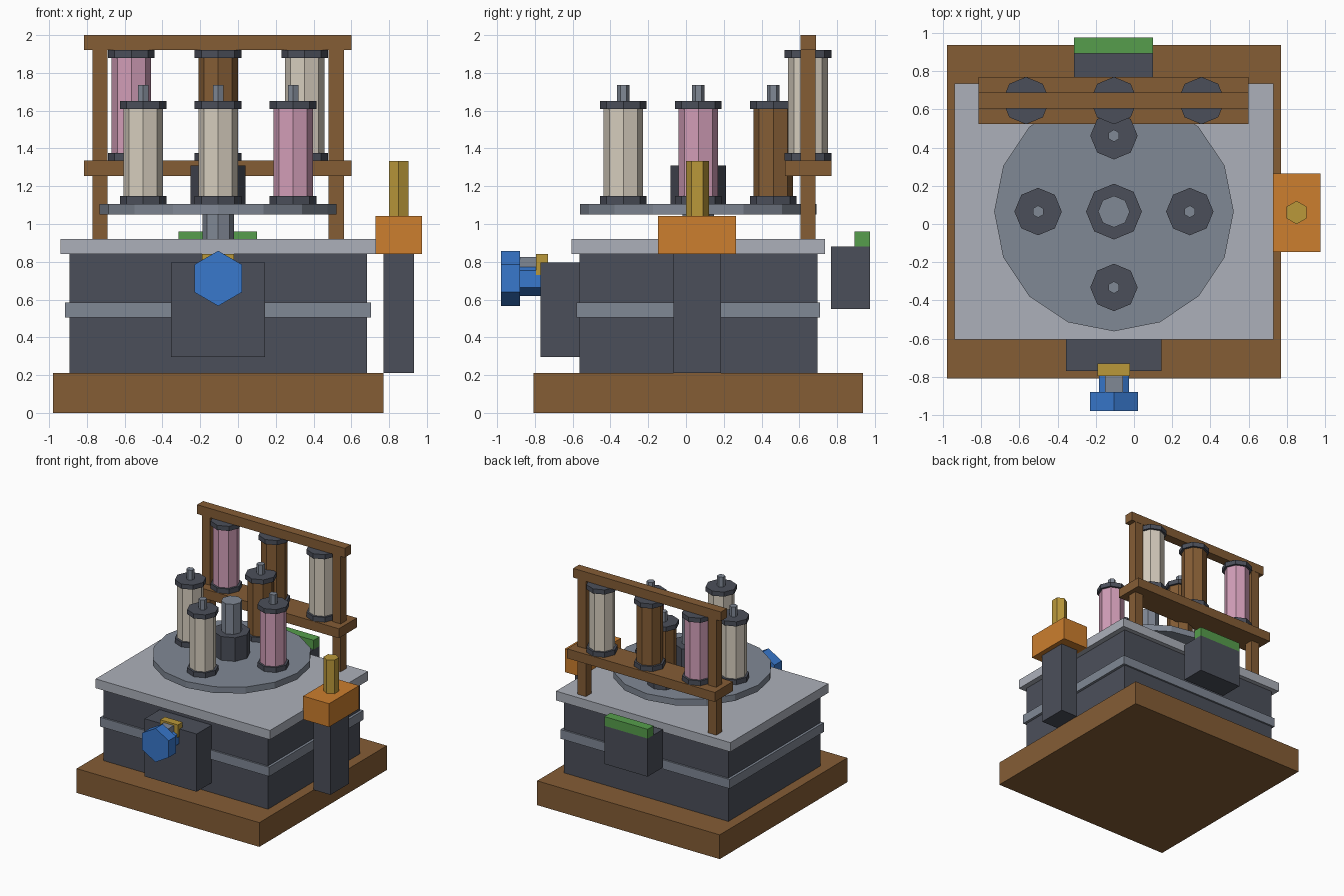
import bpy, bmesh
from mathutils import Matrix, Vector

if "Cube" in bpy.data.objects:
    bpy.data.objects.remove(bpy.data.objects["Cube"], do_unlink=True)


def linear(c):
    c /= 255
    return c / 12.92 if c <= 0.04045 else ((c + 0.055) / 1.055) ** 2.4


def material(name, *rgb):
    m = bpy.data.materials.new(name)
    m.use_nodes = True
    col = [linear(c) for c in rgb] + [1]
    m.diffuse_color = col
    m.node_tree.nodes["Principled BSDF"].inputs["Base Color"].default_value = col
    return m


wood = material("wood brown", 133, 93, 53)
iron = material("dark iron", 75, 79, 90)
plate = material("pale steel", 172, 176, 186)
steel = material("mid steel", 128, 136, 149)
blue = material("blue", 56, 120, 204)
orange = material("orange", 204, 126, 46)
brass = material("brass", 186, 152, 58)
green = material("green", 86, 158, 76)
cream = material("cream", 214, 205, 190)
pink = material("pink", 210, 158, 184)


def finish(name, bm, mat):
    me = bpy.data.meshes.new(name)
    bm.to_mesh(me)
    bm.free()
    me.materials.append(mat)
    ob = bpy.data.objects.new(name, me)
    bpy.context.collection.objects.link(ob)
    return ob


def box(name, mat, x, y, z):
    """Box spanning the given (low, high) ranges."""
    bm = bmesh.new()
    bmesh.ops.create_cube(bm, size=1)
    spans = (x, y, z)
    bmesh.ops.scale(bm, verts=bm.verts, vec=[b - a for a, b in spans])
    bmesh.ops.translate(bm, verts=bm.verts, vec=[(a + b) / 2 for a, b in spans])
    return finish(name, bm, mat)


def prism(name, mat, r, sides, x, y, z, along_y=False):
    """Regular prism; the range lies in z, or in y when along_y is set."""
    bm = bmesh.new()
    lo, hi = y if along_y else z
    bmesh.ops.create_cone(bm, cap_ends=True, segments=sides, radius1=r, radius2=r, depth=hi - lo)
    mid = (lo + hi) / 2
    if along_y:
        bmesh.ops.rotate(bm, verts=bm.verts, matrix=Matrix.Rotation(-1.5707963, 3, "X"))
    bmesh.ops.translate(bm, verts=bm.verts, vec=Vector((x, mid, z) if along_y else (x, y, mid)))
    return finish(name, bm, mat)


CX, CY = -0.105, 0.065


def slab(name, mat, hx, hy, z):
    return box(name, mat, (CX - hx, CX + hx), (CY - hy, CY + hy), z)


def bobbin(name, mat, x, y, lo, hi):
    prism(name + "_yarn", mat, 0.105, 8, x, y, (lo + 0.02, hi - 0.02))
    prism(name + "_lower_flange", iron, 0.124, 8, x, y, (lo, lo + 0.042))
    prism(name + "_upper_flange", iron, 0.124, 8, x, y, (hi - 0.04, hi))


# Plinth and machine body
slab("plinth", wood, 0.875, 0.873, (0, 0.21))
slab("body", iron, 0.788, 0.63, (0.21, 0.84))
slab("body_band", steel, 0.81, 0.645, (0.505, 0.585))
slab("table_top", plate, 0.835, 0.67, (0.84, 0.92))

# Turntable with its hub
prism("drive_shaft", steel, 0.083, 8, CX, CY, (0.92, 1.57))
prism("turntable", steel, 0.627, 16, CX, CY, (1.05, 1.105))
prism("hub", iron, 0.146, 8, CX, CY, (1.105, 1.31))

# Four carrier bobbins on the turntable
for side, mat, dx, dy in (("front", cream, 0, -1), ("back", wood, 0, 1),
                          ("left", pink, 1, 0), ("right", cream, -1, 0)):
    x, y = CX + dx * 0.397, CY + dy * 0.397
    bobbin(side + "_bobbin", mat, x, y, 1.105, 1.65)
    prism(side + "_spindle", steel, 0.032, 6, x, y, (1.64, 1.735))

# Rear rack with three supply bobbins
for side, x in (("right", -0.73), ("left", 0.52)):
    box(side + "_rack_post", wood, (x - 0.04, x + 0.04), (0.605, 0.685), (0.92, 1.925))
box("rack_top_beam", wood, (-0.815, 0.6), (0.605, 0.687), (1.92, 2.0))
box("rack_shelf", wood, (-0.815, 0.6), (0.523, 0.77), (1.253, 1.335))
for side, mat, x in (("right", pink, -0.565), ("middle", wood, CX), ("left", cream, 0.353)):
    bobbin(side + "_supply_bobbin", mat, x, 0.646, 1.335, 1.92)

# Front gearbox with crank knob
box("gearbox", iron, (-0.355, 0.143), (-0.77, -0.56), (0.295, 0.795))
prism("knob_shaft", blue, 0.09, 6, CX, (-0.89, -0.765), 0.71, along_y=True)
prism("knob", blue, 0.146, 6, CX, (-0.98, -0.88), 0.712, along_y=True)
box("knob_key", steel, (-0.153, -0.058), (-0.885, -0.785), (0.7, 0.825))
box("knob_collar", brass, (-0.19, -0.02), (-0.795, -0.73), (0.73, 0.84))

# Side control post with lever
box("control_post", iron, (0.77, 0.932), (-0.065, 0.185), (0.21, 0.84))
box("control_head", orange, (0.727, 0.975), (-0.147, 0.265), (0.84, 1.042))
prism("lever", brass, 0.061, 6, 0.851, 0.06, (1.042, 1.333))

# Rear collecting box with green lid strip
box("rear_box", iron, (-0.315, 0.1), (0.767, 0.975), (0.55, 0.88))
box("rear_box_strip", green, (-0.315, 0.1), (0.893, 0.975), (0.88, 0.96))
